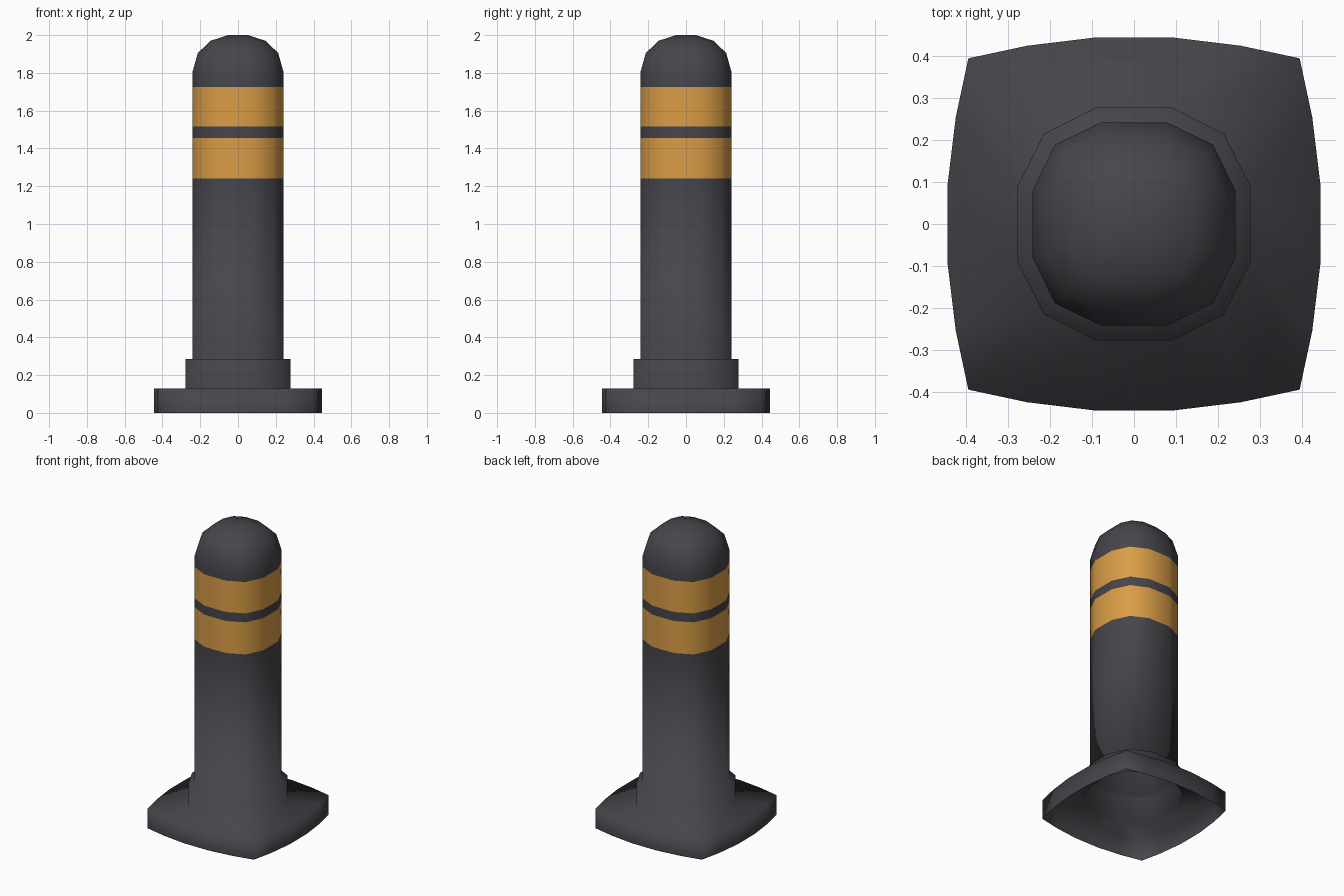
import bpy, bmesh

if "Cube" in bpy.data.objects:
    bpy.data.objects.remove(bpy.data.objects["Cube"])


def material(name, rgb):
    m = bpy.data.materials.new(name)
    m.diffuse_color = (*rgb, 1)
    m.use_nodes = True
    m.node_tree.nodes["Principled BSDF"].inputs["Base Color"].default_value = m.diffuse_color
    return m


dark = material("dark grey rubber", (0.061, 0.060, 0.070))
orange = material("orange band", (0.70, 0.335, 0.062))


def around(quadrant):
    """Repeat a quarter outline four times by 90 degree turns."""
    pts, out = list(quadrant), []
    for _ in range(4):
        out += pts
        pts = [(-y, x) for x, y in pts]
    return out


# Quarter outlines, counter-clockwise
foot = around([(.445, .09), (.425, .255), (.395, .395), (.255, .425), (.09, .445)])
collar = around([(.278, .09), (.215, .215), (.09, .278)])
post = around([(.242, .079), (.189, .189), (.079, .242)])

bm = bmesh.new()


def ring(outline, z, scale=1.0):
    return [bm.verts.new((x * scale, y * scale, z)) for x, y in outline]


def loft(a, b, mat=0):
    n = len(a)
    for i in range(n):
        j = (i + 1) % n
        bm.faces.new((a[i], a[j], b[j], b[i])).material_index = mat


# Foot: open underneath
f0, f1 = ring(foot, 0), ring(foot, .13)
loft(f0, f1)

# Collar, joined to the foot's 20-sided top rim, five rim points per three
c0, c1 = ring(collar, .13), ring(collar, .285)
match = [0, 0, 1, 2, 2]
for i in range(20):
    j = (i + 1) % 20
    a = c0[3 * (i // 5) + match[i % 5]]
    b = c0[3 * (j // 5) + match[j % 5]]
    bm.faces.new((f1[i], f1[j], a) if a is b else (f1[i], f1[j], b, a))
loft(c0, c1)

# Post with two orange bands, then the domed cap
prev = c1
for z, scale, mat in [(.285, 1, 0), (1.24, 1, 0), (1.455, 1, 1), (1.515, 1, 0),
                      (1.725, 1, 1), (1.80, 1, 0), (1.905, .88, 0),
                      (1.97, .60, 0), (2.0, .22, 0)]:
    cur = ring(post, z, scale)
    loft(prev, cur, mat)
    prev = cur
bm.faces.new(prev)

for f in bm.faces:
    f.smooth = True
mesh = bpy.data.meshes.new("bollard")
bm.to_mesh(mesh)
bm.free()
mesh.materials.append(dark)
mesh.materials.append(orange)
obj = bpy.data.objects.new("bollard", mesh)
bpy.context.collection.objects.link(obj)
